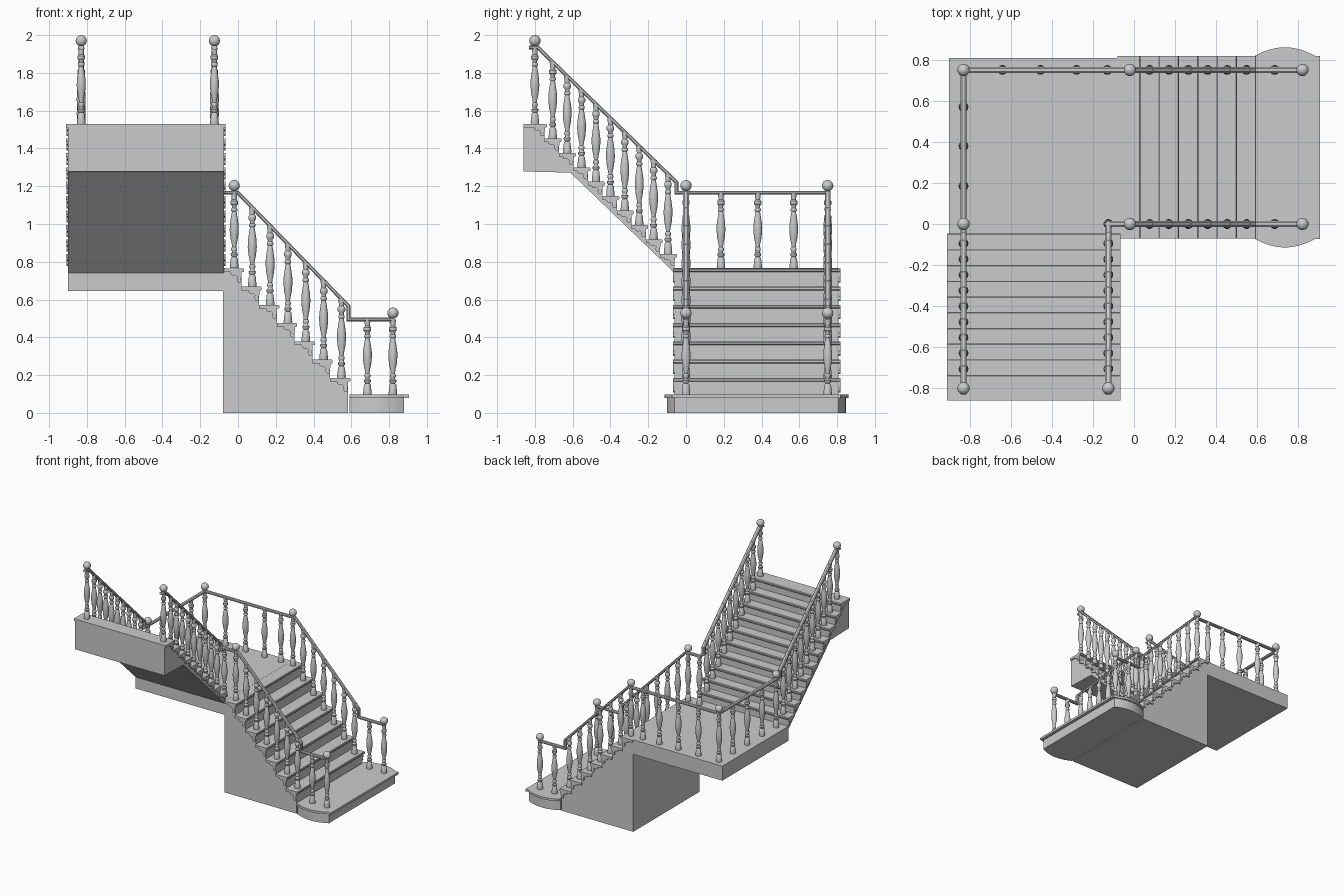
import bpy, bmesh, math
from mathutils import Vector

if "Cube" in bpy.data.objects:
    bpy.data.objects.remove(bpy.data.objects["Cube"])


def make(name, bm, smooth=False):
    bmesh.ops.recalc_face_normals(bm, faces=bm.faces)
    me = bpy.data.meshes.new(name)
    bm.to_mesh(me)
    bm.free()
    ob = bpy.data.objects.new(name, me)
    bpy.context.collection.objects.link(ob)
    if smooth:
        bpy.ops.object.select_all(action='DESELECT')
        bpy.context.view_layer.objects.active = ob
        ob.select_set(True)
        bpy.ops.object.shade_smooth_by_angle(angle=math.radians(40))
    return ob


def prism(bm, pts, a, b, place):
    """Extrude a 2D outline from a to b; place(u, v, w) gives the 3D point."""
    lo = [bm.verts.new(place(u, v, a)) for u, v in pts]
    hi = [bm.verts.new(place(u, v, b)) for u, v in pts]
    n = len(pts)
    for i in range(n):
        j = (i + 1) % n
        bm.faces.new((lo[i], lo[j], hi[j], hi[i]))
    bm.faces.new(lo[::-1])
    bm.faces.new(hi)


def flat(u, v, w):
    return (u, v, w)


def lower(d, z, s):          # lower flight climbs toward -x
    return (0.595 - d, s, z)


def upper(d, z, s):          # upper flight climbs toward -y
    return (s, -0.047 - d, z)


# bracket outline: scrolled drop below each tread end
BRACKET = [(0.012, 0), (0.07, 0), (0.068, -0.012), (0.056, -0.018), (0.044, -0.016),
           (0.036, -0.026), (0.038, -0.042), (0.032, -0.054), (0.02, -0.056),
           (0.013, -0.047), (0.017, -0.036), (0.012, -0.022)]


def flight(name, place, n, run, rise, z0, end, s0, s1, under):
    inset, th = 0.013, 0.02
    # solid stepped body
    prof = []
    for k in range(n):
        top = z0 + rise * k - th
        prof.append((run * k + inset, prof[-1][1] if prof else under[0][1]))
        prof.append((run * k + inset, top))
    prof += [(end, prof[-1][1])] + under[:0:-1]
    bm = bmesh.new()
    prism(bm, prof, s0, s1, place)
    make(name + "_body", bm)
    # treads with rounded nosing, and side brackets
    bt, bb = bmesh.new(), bmesh.new()
    for k in range(n):
        d, z = run * k, z0 + rise * k
        e = end if k == n - 1 else d + run + inset
        prism(bt, [(e, z), (d + .004, z), (d, z - .005), (d, z - .015),
                   (d + .004, z - th), (e, z - th)], s0 - .01, s1 + .01, place)
        for a, b in ((s0 - .009, s0 + .003), (s1 - .003, s1 + .009)):
            prism(bb, [(d + u, z - th + v * rise / .0967) for u, v in BRACKET], a, b, place)
    make(name + "_treads", bt)
    make(name + "_brackets", bb)


flight("lower_flight", lower, 7, .094, .0967, .185, .675, -.06, .808,
       [(0, 0), (.675, 0)])
flight("upper_flight", upper, 10, .0765, .0764, .842, .813, -.9, -.075,
       [(.013, .74), (.565, 1.272), (.813, 1.278)])

# landing slab
bm = bmesh.new()
prism(bm, [(-.9, -.06), (-.07, -.06), (-.07, .808), (-.9, .808)], .645, .766, flat)
make("landing", bm)


# bottom step with bowed ends
def bowed(x0, xa, x1, half, bulge):
    mid, r = (x0 + xa) / 2, (xa - x0) / 2
    top = [(mid + r * t / 8, half + bulge * (1 - (t / 8) ** 2)) for t in range(-8, 9)]
    if x1 > xa:
        top.append((x1, half))
    return [(x, .373 + y) for x, y in top] + [(x, .373 - y) for x, y in reversed(top)]


bm = bmesh.new()
prism(bm, bowed(.59, .88, .88, .435, .038), 0, .08, flat)
make("bottom_step_base", bm)
bm = bmesh.new()
prism(bm, bowed(.59, .88, .905, .446, .041), .079, .097, flat)
make("bottom_step_tread", bm)

# turned baluster: (height fraction, radius)
TURN = [(0, .022), (.02, .023), (.13, .018), (.15, .012), (.165, .018), (.19, .019),
        (.21, .012), (.225, .012), (.24, .016), (.265, .016), (.28, .011), (.32, .013),
        (.4, .02), (.5, .024), (.58, .023), (.68, .017), (.75, .012), (.765, .017),
        (.785, .017), (.8, .012), (.83, .013), (.85, .02), (.89, .02), (.91, .013),
        (.94, .014), (1, .017)]


def post(bm, x, y, z, top, seg=14):
    rings = []
    for t, r in TURN:
        rings.append([bm.verts.new((x + r * math.cos(2 * math.pi * i / seg),
                                    y + r * math.sin(2 * math.pi * i / seg),
                                    z + (top - z) * t)) for i in range(seg)])
    for a, b in zip(rings, rings[1:]):
        for i in range(seg):
            j = (i + 1) % seg
            bm.faces.new((a[i], a[j], b[j], b[i]))
    bm.faces.new(rings[0][::-1])
    bm.faces.new(rings[-1])


def ball(bm, x, y, z):
    geo = bmesh.ops.create_uvsphere(bm, u_segments=18, v_segments=10, radius=.03)
    bmesh.ops.translate(bm, verts=geo['verts'], vec=(x, y, z))


bal, newel, balls = bmesh.new(), bmesh.new(), bmesh.new()
L, RL = .766, 1.165          # landing floor and rail heights
for y in (0, .75):           # lower flight
    post(newel, .82, y, .097, .495)
    ball(balls, .82, y, .528)
    post(bal, .685, y, .097, .495)
    for k in range(6):
        x = .548 - .0945 * k
        post(bal, x, y, .185 + .0967 * k, .565 + (.585 - x) * 1.026)
    post(newel, -.02, y, L, RL)
    ball(balls, -.02, y, 1.203)
for x in (-.83, -.125):      # upper flight
    for k in range(9):
        y = -.095 - .0763 * k
        post(bal, x, y, .842 + .0764 * k, 1.22 + (-.05 - y) * .973)
    post(newel, x, -.8, 1.53, 1.935)
    ball(balls, x, -.8, 1.97)
for y in (0, .75):           # landing corners
    post(newel, -.83, y, L, RL)
    ball(balls, -.83, y, 1.203)
post(bal, -.125, 0, L, RL)
for x in (-.64, -.455, -.28, -.13):
    post(bal, x, .75, L, RL)
for y in (.57, .38, .185):
    post(bal, -.83, y, L, RL)
make("balusters", bal, True)
make("newel_posts", newel, True)
make("newel_balls", balls, True)


# handrails: octagonal section swept with mitred joints in a vertical plane
SECT = [(-.015, -.005), (-.008, -.01), (.008, -.01), (.015, -.005),
        (.015, .004), (.008, .01), (-.008, .01), (-.015, .004)]


def rail(name, pts, place):
    bm = bmesh.new()
    P = [Vector(p) for p in pts]
    D = [(b - a).normalized() for a, b in zip(P, P[1:])]
    N = [Vector((-d.y, d.x)) for d in D]
    rings = []
    for i, p in enumerate(P):
        n0, n1 = N[max(i - 1, 0)], N[min(i, len(N) - 1)]
        m = (n0 + n1) / (1 + n0.dot(n1))
        rings.append([bm.verts.new(place(*(p + m * h), s)) for s, h in SECT])
    for a, b in zip(rings, rings[1:]):
        for i in range(8):
            j = (i + 1) % 8
            bm.faces.new((a[i], a[j], b[j], b[i]))
    bm.faces.new(rings[0])
    bm.faces.new(rings[-1])
    make(name, bm)


low = [(.825, .495), (.585, .495), (.585, .565), (0, RL)]
high = [(-.05, RL), (-.05, 1.22), (-.785, 1.935), (-.83, 1.935)]
rail("inner_lower_rail", low + [(-.14, RL)], lambda u, z, s: (u, s, z))
rail("outer_lower_rail", low + [(-.845, RL)], lambda u, z, s: (u, .75 + s, z))
rail("inner_upper_rail", [(.015, RL)] + high, lambda u, z, s: (-.125 + s, u, z))
rail("outer_upper_rail", [(.765, RL)] + high, lambda u, z, s: (-.83 + s, u, z))
